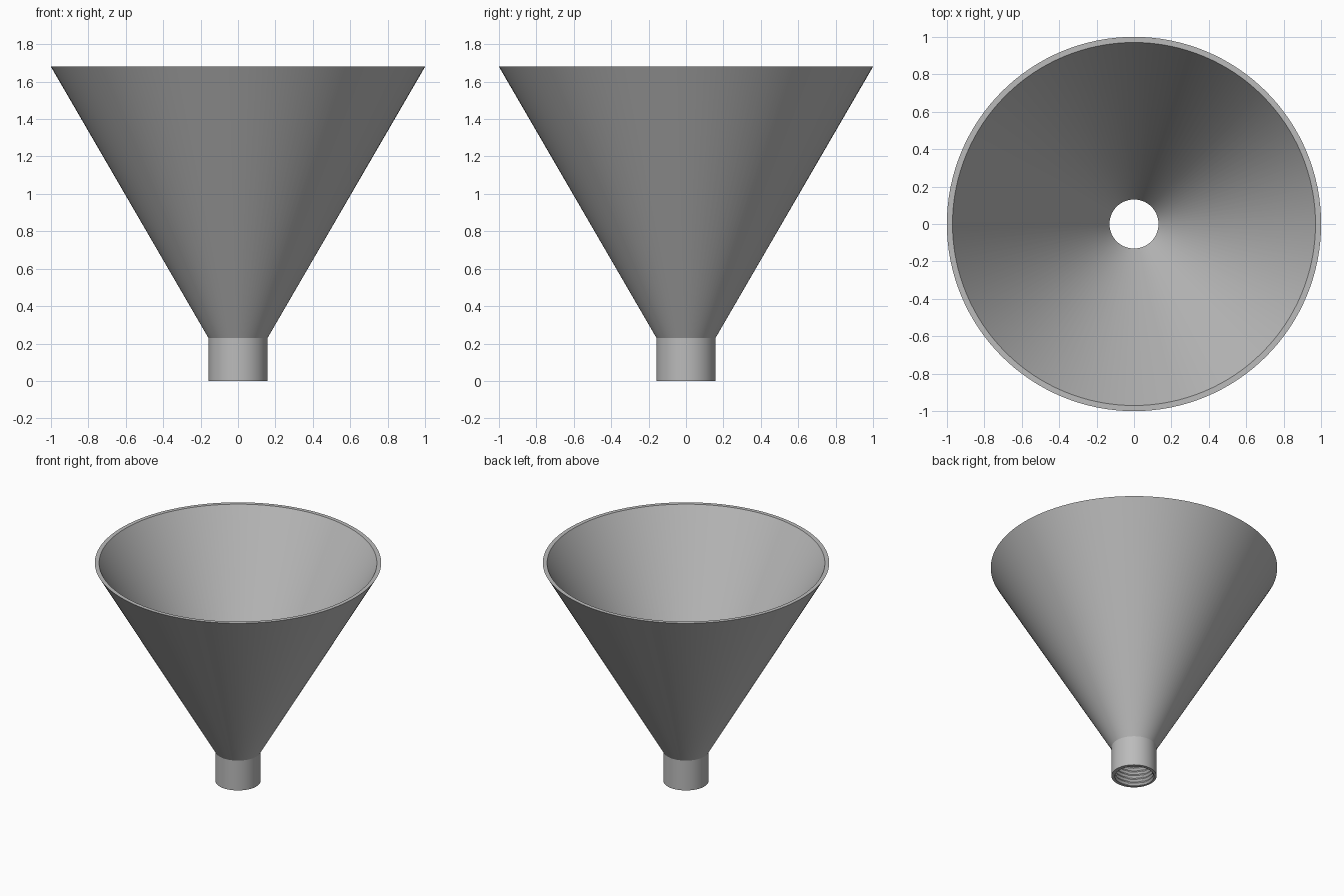
import bpy, bmesh, math

if "Cube" in bpy.data.objects:
    bpy.data.objects.remove(bpy.data.objects["Cube"], do_unlink=True)

SEGMENTS = 128
HEIGHT, NECK = 1.68, 0.23            # rim and spout top
RIM_OUT, RIM_IN = 1.0, 0.97
SPOUT_OUT, BORE = 0.158, 0.131
PITCH, DEPTH, STEPS = 0.03, 0.011, 8  # internal screw thread

grey = bpy.data.materials.new("plain_grey")
grey.use_nodes = True
colour = (0.5, 0.5, 0.5, 1)
grey.diffuse_color = colour
grey.node_tree.nodes["Principled BSDF"].inputs["Base Color"].default_value = colour


def thread_radius(z, turn):
    """Triangular groove winding up the bore."""
    phase = (z / PITCH - turn) % 1
    return BORE + DEPTH * (1 - abs(2 * phase - 1))


# Closed wall profile: up the outside, over the rim, down the cone and the bore
profile = [(SPOUT_OUT, 0), (SPOUT_OUT, NECK), (RIM_OUT, HEIGHT),
           (RIM_IN, HEIGHT), (BORE, NECK)]
thread_top = NECK - 0.01
rows = int(thread_top / PITCH * STEPS)
profile += [(None, PITCH / STEPS * i) for i in range(rows, -1, -1)]

bm = bmesh.new()
rings = []
for radius, z in profile:
    ring = []
    for s in range(SEGMENTS):
        turn = s / SEGMENTS
        r = thread_radius(z, turn) if radius is None else radius
        a = turn * math.tau
        ring.append(bm.verts.new((r * math.cos(a), r * math.sin(a), z)))
    rings.append(ring)

for low, high in zip(rings, rings[1:] + rings[:1]):
    for s in range(SEGMENTS):
        t = (s + 1) % SEGMENTS
        bm.faces.new((low[s], low[t], high[t], high[s]))
bmesh.ops.recalc_face_normals(bm, faces=bm.faces)

mesh = bpy.data.meshes.new("funnel_body")
bm.to_mesh(mesh)
bm.free()
mesh.materials.append(grey)

funnel = bpy.data.objects.new("funnel_body", mesh)
bpy.context.collection.objects.link(funnel)
bpy.context.view_layer.objects.active = funnel
funnel.select_set(True)
bpy.ops.object.shade_smooth_by_angle(angle=math.radians(25))
